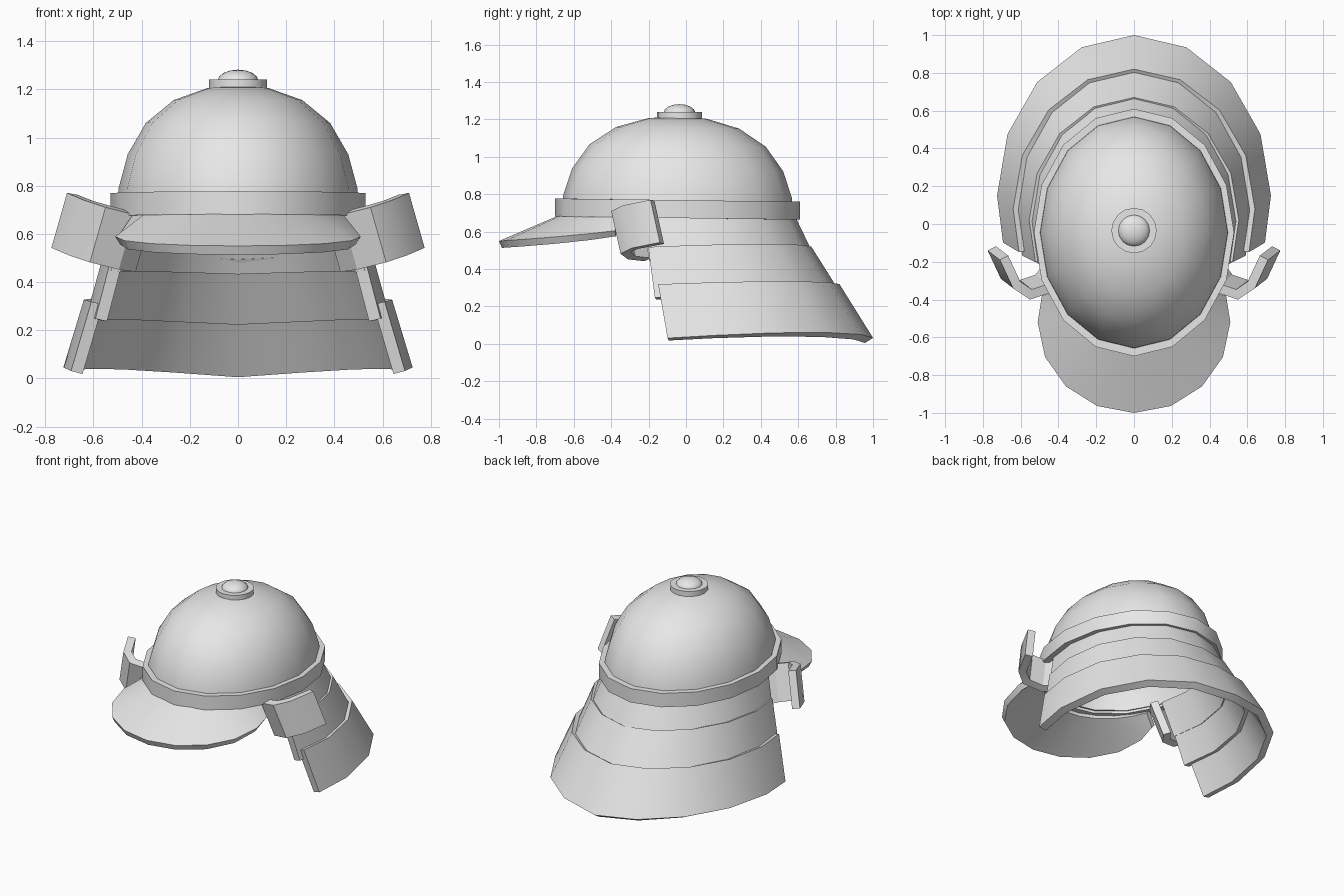
import bpy
import bmesh
from math import sin, cos, radians

cube = bpy.data.objects.get("Cube")
if cube:
    bpy.data.objects.remove(cube, do_unlink=True)

grey = bpy.data.materials.new("plain_grey")
grey.use_nodes = True
grey.diffuse_color = (0.8, 0.8, 0.8, 1)
grey.node_tree.nodes["Principled BSDF"].inputs["Base Color"].default_value = grey.diffuse_color

STEP = 22.5
FULL = [i * STEP for i in range(16)]


def open_arc(end):
    """Angles from -end to end, on the shared 16-sided spacing."""
    return [-end] + [i * STEP for i in range(-4, 5)] + [end]


def arc(angles, rx, ry, cy, z, bump=0.0, rate=1.7, tilt=0.0):
    """Points on an ellipse, starting at the back; negative radii start at the front."""
    pts = []
    for deg in angles:
        a = radians(deg)
        y = cy + ry * cos(a)
        pts.append((rx * sin(a), y, z + bump * sin(rate * abs(a)) - tilt * y))
    return pts


def finish(obj, name):
    obj.name = obj.data.name = name
    obj.data.materials.append(grey)
    bpy.ops.object.select_all(action="DESELECT")
    obj.select_set(True)
    bpy.context.view_layer.objects.active = obj
    for mod in list(obj.modifiers):
        bpy.ops.object.modifier_apply(modifier=mod.name)
    bpy.ops.object.shade_smooth_by_angle(angle=radians(32))


def plate(name, rows, thickness, closed=False, mirror=False):
    """Skin rows of points from top to bottom, then thicken inward."""
    bm = bmesh.new()
    grid = [[bm.verts.new(p) for p in row] for row in rows]
    n = len(rows[0])
    for top, low in zip(grid, grid[1:]):
        for j in range(n if closed else n - 1):
            k = (j + 1) % n
            bm.faces.new((top[j], top[k], low[k], low[j]))
    bmesh.ops.remove_doubles(bm, verts=bm.verts, dist=0.0001)
    mesh = bpy.data.meshes.new(name)
    bm.to_mesh(mesh)
    bm.free()
    obj = bpy.data.objects.new(name, mesh)
    bpy.context.collection.objects.link(obj)
    solid = obj.modifiers.new("thickness", "SOLIDIFY")
    solid.thickness = thickness
    solid.offset = -1
    solid.use_even_offset = True
    if mirror:
        obj.modifiers.new("mirror", "MIRROR").use_mirror_merge = False
    finish(obj, name)


# Bowl: (share of full width, height)
bowl = [(0, 1.215), (0.25, 1.205), (0.53, 1.155), (0.76, 1.06), (0.91, 0.93), (0.985, 0.79), (1, 0.69)]
plate("bowl", [arc(FULL, 0.503 * s, 0.62 * s, -0.045, z, tilt=0.013) for s, z in bowl], 0.025, closed=True)

# Brow band
plate("brow_band", [arc(FULL, 0.53, 0.655, -0.045, z, tilt=0.013) for z in (0.768, 0.672)], 0.045, closed=True)

# Neck guard: three overlapping flared tiers, each outside the one above
plate("neck_guard_upper", [arc(open_arc(110), 0.49, 0.61, -0.03, 0.69),
                           arc(open_arc(110), 0.56, 0.665, 0.03, 0.45, 0.01)], 0.04)
plate("neck_guard_middle", [arc(open_arc(110), 0.555, 0.65, 0.02, 0.52, 0.015),
                            arc(open_arc(110), 0.63, 0.75, 0.09, 0.25, 0.015)], 0.05)
plate("neck_guard_lower", [arc(open_arc(108), 0.64, 0.74, 0.08, 0.32, 0.015),
                           arc(open_arc(107), 0.725, 0.85, 0.15, 0.032, 0.03)], 0.05)

# Visor: inner edge follows the band, rim rises toward its ends
rim_angles = open_arc(107)
inner = arc([a * 0.56 for a in rim_angles], -0.5, -0.64, -0.045, 0.685)
rim = [(x, y, 0.55 + 0.055 * (a / 107) ** 2)
       for a, (x, y, z) in zip(rim_angles, arc(rim_angles, -0.51, -0.48, -0.52, 0))]
plate("visor", [inner, rim], 0.04)

# Side flaps: curled strips leaning outward at the bottom
flap_top = [(0.71, -0.19, 0.77), (0.64, -0.34, 0.74), (0.55, -0.4, 0.71), (0.43, -0.36, 0.68), (0.36, -0.27, 0.67)]
flap_low = [(x + 0.065, y + 0.05, z - 0.228) for x, y, z in flap_top]
plate("side_flaps", [flap_top, flap_low], 0.05, mirror=True)

# Crown finial: disc and low knob
bpy.ops.mesh.primitive_cylinder_add(vertices=16, radius=0.12, depth=0.035, location=(0, -0.035, 1.223))
finish(bpy.context.object, "finial_disc")
bpy.ops.mesh.primitive_uv_sphere_add(segments=16, ring_count=8, radius=0.085, location=(0, -0.035, 1.235))
bpy.context.object.scale.z = 0.55
finish(bpy.context.object, "finial_knob")
